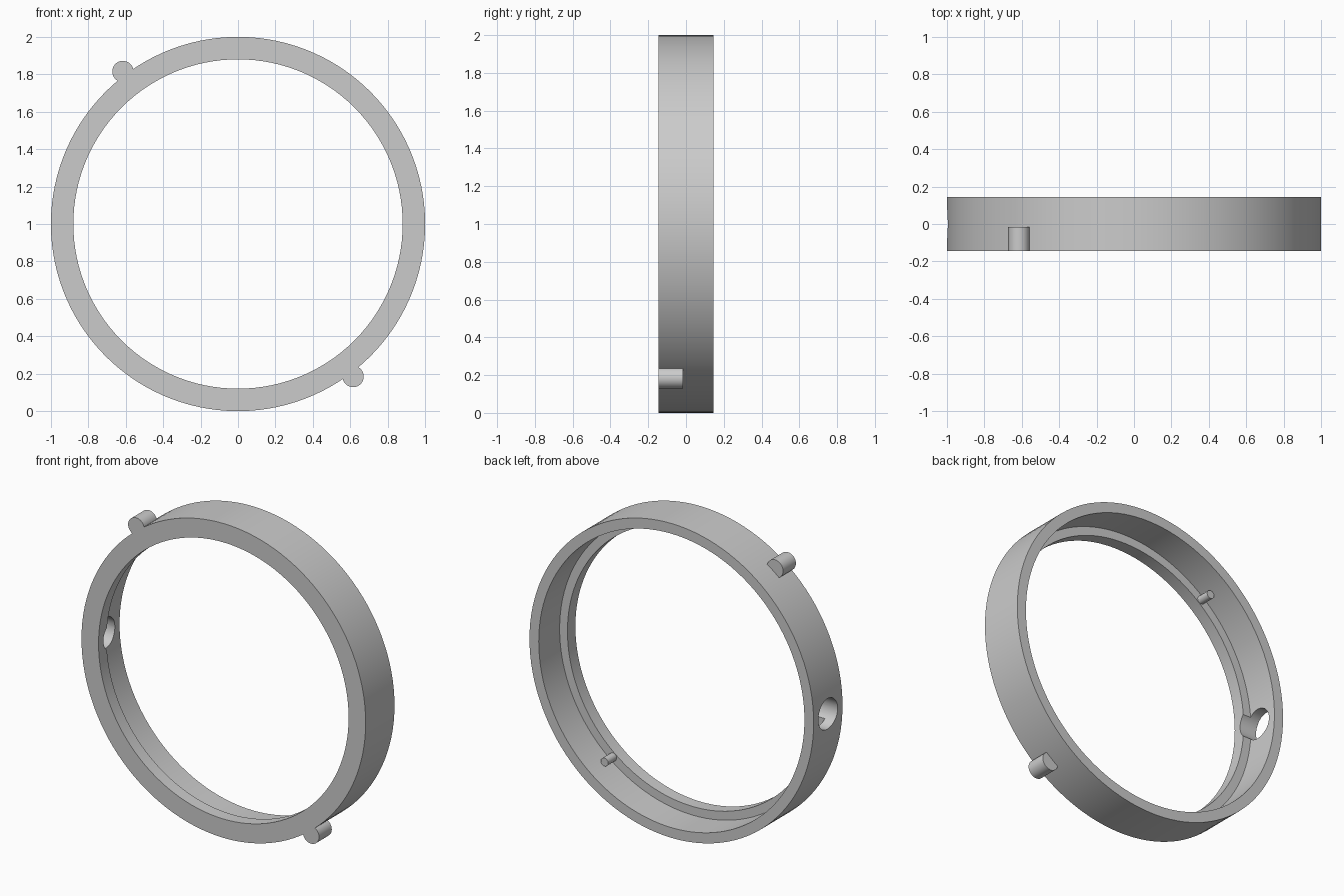
import bpy, bmesh, math
from mathutils import Vector, Matrix

cube = bpy.data.objects.get("Cube")
if cube:
    bpy.data.objects.remove(cube, do_unlink=True)

CENTRE = Vector((0, 0, 1))
FRONT, BACK = -0.145, 0.145
STEP = -0.065                      # back of the inner lip

grey = bpy.data.materials.new("light grey")
grey.use_nodes = True
colour = (0.6, 0.6, 0.6, 1)
grey.diffuse_color = colour
grey.node_tree.nodes["Principled BSDF"].inputs["Base Color"].default_value = colour


def activate(obj):
    bpy.ops.object.select_all(action="DESELECT")
    obj.select_set(True)
    bpy.context.view_layer.objects.active = obj


def smooth(obj):
    activate(obj)
    bpy.ops.object.shade_smooth_by_angle(angle=math.radians(30))


def rod(name, radius, start, end, segments=32):
    """Cylinder between two points."""
    axis = end - start
    bpy.ops.mesh.primitive_cylinder_add(
        vertices=segments, radius=radius, depth=axis.length,
        location=(start + end) / 2,
        rotation=axis.to_track_quat("Z", "Y").to_euler())
    obj = bpy.context.object
    obj.name = name
    obj.data.materials.append(grey)
    return obj


# Ring: stepped section (radius, y) spun around the y axis
section = [(1, FRONT), (1, BACK), (0.935, BACK), (0.935, STEP), (0.88, STEP), (0.88, FRONT)]
bm = bmesh.new()
verts = [bm.verts.new((r, y, 0)) for r, y in section]
edges = [bm.edges.new((a, b)) for a, b in zip(verts, verts[1:] + verts[:1])]
bmesh.ops.spin(bm, geom=verts + edges, cent=(0, 0, 0), axis=(0, 1, 0),
               angle=math.tau, steps=120, use_merge=True)
bmesh.ops.remove_doubles(bm, verts=bm.verts, dist=0.0001)
bmesh.ops.recalc_face_normals(bm, faces=bm.faces)
bmesh.ops.translate(bm, verts=bm.verts, vec=CENTRE)
mesh = bpy.data.meshes.new("ring")
bm.to_mesh(mesh)
bm.free()
mesh.materials.append(grey)
ring = bpy.data.objects.new("ring", mesh)
bpy.context.collection.objects.link(ring)

# Round hole through one side of the ring
cutter = rod("hole_cutter", 0.097, Vector((-1.2, 0, 1)), Vector((-0.7, 0, 1)), 48)
cutter.hide_render = True
activate(ring)
cut = ring.modifiers.new("side_hole", "BOOLEAN")
cut.operation, cut.solver, cut.object = "DIFFERENCE", "EXACT", cutter
bpy.ops.object.modifier_apply(modifier=cut.name)
bpy.data.objects.remove(cutter, do_unlink=True)
smooth(ring)

# Outer pegs and small inner pins, in opposite pairs
for label, turn in (("upper", 0), ("lower", math.pi)):
    spin = Matrix.Rotation(turn, 3, "Y")
    peg_at = CENTRE + spin @ Vector((-0.615, 0, 0.815))
    pin_at = CENTRE + spin @ Vector((-0.56, 0, 0.715))
    along = Vector((0, 1, 0))
    smooth(rod(label + "_outer_peg", 0.057, peg_at + along * FRONT, peg_at + along * -0.017))
    smooth(rod(label + "_inner_pin", 0.026, pin_at + along * (STEP - 0.01), pin_at + along * 0.02))
